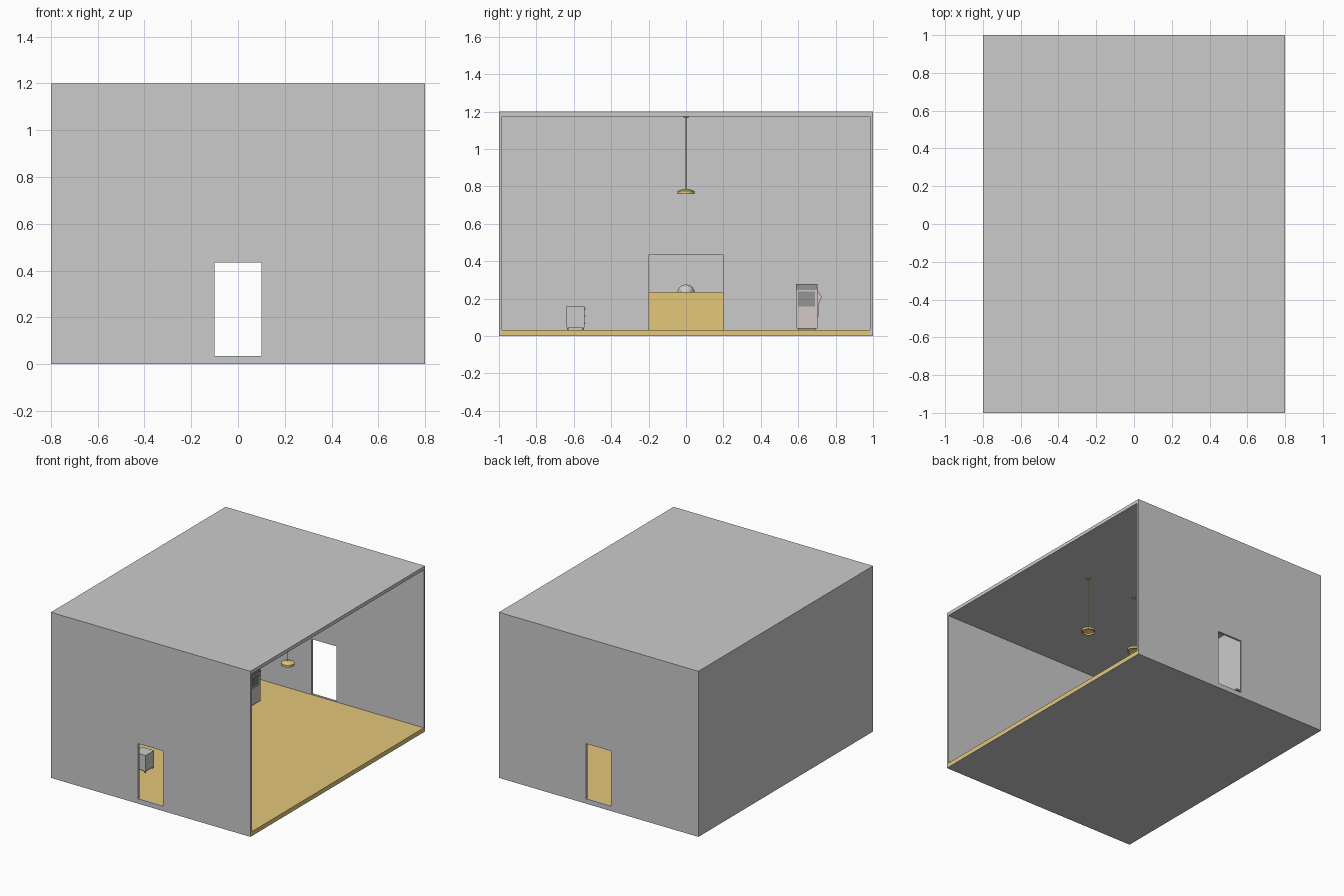
import bpy, bmesh, math

if "Cube" in bpy.data.objects:
    bpy.data.objects.remove(bpy.data.objects["Cube"])


def material(name, rgb):
    m = bpy.data.materials.new(name)
    m.diffuse_color = (*rgb, 1)
    m.use_nodes = True
    m.node_tree.nodes["Principled BSDF"].inputs["Base Color"].default_value = m.diffuse_color
    return m


wood = material("wood", (0.78, 0.57, 0.20))
dark = material("dark_grey", (0.30, 0.30, 0.30))
warm = material("warm_grey", (0.66, 0.58, 0.56))


def finish(name, bm, mat=None):
    bmesh.ops.recalc_face_normals(bm, faces=bm.faces)
    mesh = bpy.data.meshes.new(name)
    bm.to_mesh(mesh)
    bm.free()
    ob = bpy.data.objects.new(name, mesh)
    bpy.context.collection.objects.link(ob)
    if mat:
        mesh.materials.append(mat)
    return ob


def box(name, x, y, z, mat=None):
    """Box from (min, max) ranges on each axis."""
    bm = bmesh.new()
    bmesh.ops.create_cube(bm, size=1)
    for v in bm.verts:
        v.co = [r[0] if c < 0 else r[1] for c, r in zip(v.co, (x, y, z))]
    return finish(name, bm, mat)


def lathe(name, profile, centre, mat=None, steps=32):
    """Spin an (r, z) profile around a vertical axis."""
    bm = bmesh.new()
    verts = [bm.verts.new((r, 0, z)) for r, z in profile]
    edges = [bm.edges.new(p) for p in zip(verts, verts[1:])]
    bmesh.ops.spin(bm, geom=verts + edges, cent=(0, 0, 0), axis=(0, 0, 1),
                   angle=math.tau, steps=steps)
    bmesh.ops.remove_doubles(bm, verts=bm.verts, dist=1e-5)
    ob = finish(name, bm, mat)
    ob.location = centre
    for p in ob.data.polygons:
        p.use_smooth = True
    ob.data.set_sharp_from_angle(angle=math.radians(30))
    return ob


def prism(name, outline, x, mat=None):
    """Extrude a (y, z) outline along x."""
    bm = bmesh.new()
    face = bm.faces.new([bm.verts.new((x[0], y, z)) for y, z in outline])
    top = bmesh.ops.extrude_face_region(bm, geom=[face])["geom"]
    for v in top:
        if isinstance(v, bmesh.types.BMVert):
            v.co.x = x[1]
    return finish(name, bm, mat)


# Room shell, open on the right, with a doorway through front and back
room = box("room_shell", (-0.8, 0.8), (-1, 1), (0, 1.2))
cutters = [box("interior_cutter", (-0.785, 0.9), (-0.985, 0.985), (0.004, 1.175)),
           box("doorway_cutter", (-0.1, 0.1), (-1.1, 1.1), (0.035, 0.435))]
for c in cutters:
    c.hide_render = True
    c.hide_viewport = True
    mod = room.modifiers.new(c.name, 'BOOLEAN')
    mod.operation, mod.object, mod.solver = 'DIFFERENCE', c, 'EXACT'

box("floor", (-0.785, 0.8), (-0.985, 0.985), (0.004, 0.032), wood)

# Panel on the left wall and the counter in front of it
box("wall_panel", (-0.785, -0.775), (-0.2, 0.2), (0.032, 0.435))
box("counter", (-0.52, -0.4), (-0.2, 0.2), (0.032, 0.235), wood)
dome = [(0.045 * math.cos(a * math.pi / 16), 0.04 * math.sin(a * math.pi / 16))
        for a in range(9)]
lathe("counter_dome", [(0, 0)] + dome, (-0.46, 0, 0.235))

# Row of hanging lamps
shade = [(0.04, 0.003), (0.04, 0), (0.045, 0), (0.045, 0.015), (0.018, 0.026),
         (0, 0.027), (0, 0.022), (0.016, 0.021), (0.04, 0.012), (0.04, 0.003)]
for i, x in enumerate((-0.4, 0, 0.4), 1):
    lathe(f"lamp_shade_{i}", shade, (x, 0, 0.76), wood)
    lathe(f"lamp_cord_{i}", [(0.0015, 0.785), (0.0015, 1.17)], (x, 0, 0), wood, 8)
    lathe(f"lamp_ceiling_rose_{i}", [(0, 1.167), (0.013, 1.169), (0.016, 1.175)],
          (x, 0, 0), wood, 24)

# Small drawer cabinet on feet, knobs facing the back
box("cabinet", (-0.39, -0.292), (-0.64, -0.543), (0.045, 0.16))
for i, x in enumerate((-0.38, -0.302)):
    for j, y in enumerate((-0.632, -0.551)):
        box(f"cabinet_foot_{i}{j}", (x - 0.005, x + 0.005), (y - 0.005, y + 0.005),
            (0.032, 0.045), dark)
for i, z in enumerate((0.07, 0.108, 0.146)):
    box(f"cabinet_knob_{i + 1}", (-0.347, -0.335), (-0.543, -0.537), (z - 0.003, z + 0.003))

# Office copier: body, dark head, output slots, side tray
box("copier_body", (-0.42, -0.312), (0.59, 0.702), (0.04, 0.245), warm)
box("copier_base", (-0.41, -0.322), (0.6, 0.692), (0.032, 0.04), dark)
box("copier_head", (-0.422, -0.308), (0.587, 0.702), (0.245, 0.262), dark)
box("copier_lid", (-0.422, -0.31), (0.587, 0.702), (0.265, 0.278), dark)
box("copier_lid_hinge", (-0.418, -0.315), (0.592, 0.698), (0.262, 0.265), dark)
box("copier_front_panel", (-0.32, -0.309), (0.598, 0.69), (0.157, 0.238), dark)
for i in range(3):
    z = 0.18 + i * 0.02
    box(f"copier_slot_{i + 1}", (-0.312, -0.306), (0.606, 0.68), (z, z + 0.008), dark)
prism("copier_side_tray", [(0.702, 0.1), (0.712, 0.11), (0.712, 0.175), (0.726, 0.21),
                           (0.702, 0.245)], (-0.405, -0.325), warm)
